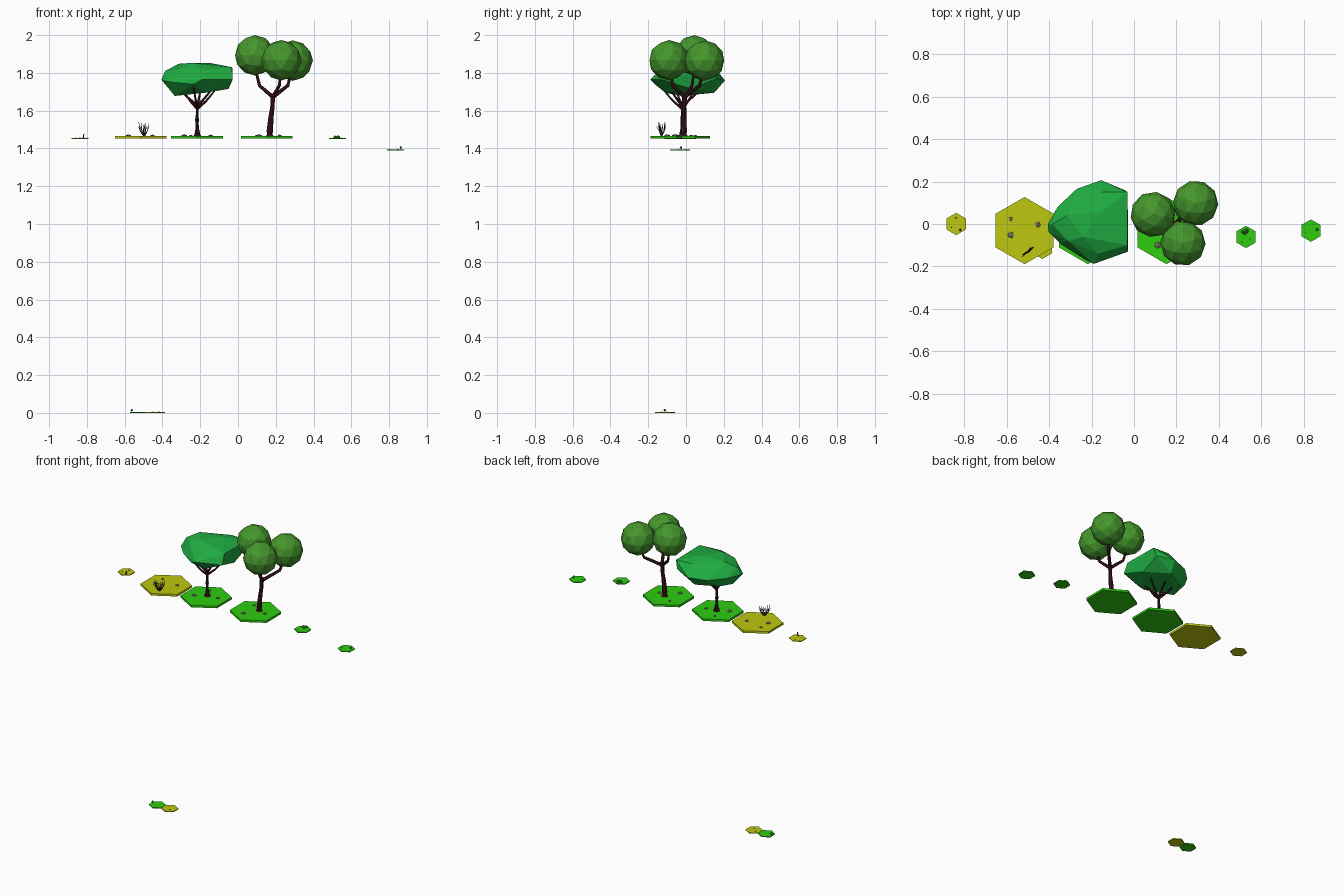
import bpy, bmesh, math, random
from mathutils import Vector, Matrix

if "Cube" in bpy.data.objects:
    bpy.data.objects.remove(bpy.data.objects["Cube"])

random.seed(4)


def mat(name, r, g, b):
    m = bpy.data.materials.new(name)
    m.diffuse_color = (r, g, b, 1)
    m.use_nodes = True
    m.node_tree.nodes["Principled BSDF"].inputs["Base Color"].default_value = m.diffuse_color
    return m


GRASS = mat("grass", 0.026, 0.61, 0.005)
SAND = mat("dry_grass", 0.51, 0.58, 0.005)
LEAF_A = mat("flat_leaf", 0.014, 0.42, 0.055)
LEAF_B = mat("round_leaf", 0.06, 0.31, 0.026)
BARK = mat("bark", 0.05, 0.008, 0.011)
TWIG = mat("twig", 0.015, 0.01, 0.008)
STONE = mat("stone", 0.16, 0.17, 0.12)


def finish(name, bm, material):
    bmesh.ops.recalc_face_normals(bm, faces=bm.faces[:])
    me = bpy.data.meshes.new(name)
    bm.to_mesh(me)
    bm.free()
    me.materials.append(material)
    ob = bpy.data.objects.new(name, me)
    bpy.context.collection.objects.link(ob)
    return ob


def tile(name, x, y, z, r, h, material):
    bm = bmesh.new()
    m = Matrix.Translation((x, y, z + h / 2)) @ Matrix.Rotation(math.pi / 6, 4, 'Z')
    bmesh.ops.create_cone(bm, cap_ends=True, segments=6, radius1=r, radius2=r, depth=h, matrix=m)
    # turn so a corner points along y
    if max(v.co.y for v in bm.verts) - y < r * 0.95:
        bmesh.ops.rotate(bm, verts=bm.verts[:], cent=(x, y, z), matrix=Matrix.Rotation(math.pi / 6, 3, 'Z'))
    finish(name, bm, material)


def tube(bm, pts, sides=6):
    """Tapered tube through (x, y, z, radius) points."""
    rings = []
    for i, p in enumerate(pts):
        a, b = pts[max(i - 1, 0)], pts[min(i + 1, len(pts) - 1)]
        q = (Vector(b[:3]) - Vector(a[:3])).to_track_quat('Z', 'Y')
        ring = []
        for k in range(sides):
            t = 2 * math.pi * k / sides
            ring.append(bm.verts.new(Vector(p[:3]) + q @ Vector((math.cos(t), math.sin(t), 0)) * p[3]))
        rings.append(ring)
    for r0, r1 in zip(rings, rings[1:]):
        for k in range(sides):
            bm.faces.new((r0[k], r0[(k + 1) % sides], r1[(k + 1) % sides], r1[k]))
    bm.faces.new(rings[0][::-1])
    bm.faces.new(rings[-1])


def blob(bm, c, r, sub=1, flat=1.0):
    m = Matrix.Translation(c) @ Matrix.Diagonal((1, 1, flat, 1)) @ Matrix.Rotation(random.uniform(0, 6), 4, 'Z')
    bmesh.ops.create_icosphere(bm, subdivisions=sub, radius=r, matrix=m)


def stones(name, z, spots):
    bm = bmesh.new()
    for x, y, r in spots:
        blob(bm, (x, y, z), r, 1, 0.55)
    finish(name, bm, STONE)


# large ground tiles
Z, TOP = 1.452, 1.466
tile("dry_tile", -0.515, -0.031, Z, 0.158, 0.014, SAND)
tile("grass_tile_left", -0.217, -0.031, Z, 0.158, 0.014, GRASS)
tile("grass_tile_right", 0.153, -0.031, Z, 0.158, 0.014, GRASS)
stones("dry_tile_stones", TOP, [(-0.58, 0.024, .011), (-0.58, -0.052, .017), (-0.453, -0.003, .014)])
stones("left_tile_stones", TOP, [(-0.285, -0.06, .017), (-0.145, -0.01, .014), (-0.25, 0.05, .011)])
stones("right_tile_stones", TOP, [(0.112, -0.10, .017), (0.22, -0.03, .013), (0.10, 0.03, .011)])

# small ground tiles
SR, SH = 0.0525, 0.005
for name, x, y, z, m in [("small_dry_tile", -0.837, 0, 1.45, SAND),
                         ("small_grass_tile_near", 0.527, -0.061, 1.45, GRASS),
                         ("small_grass_tile_far", 0.833, -0.031, 1.39, GRASS),
                         ("low_grass_tile", -0.525, -0.112, 0, GRASS),
                         ("low_dry_tile", -0.432, -0.112, 0, SAND)]:
    tile(name, x, y, z, SR, SH, m)
stones("small_dry_stones", 1.455, [(-0.838, 0.028, .005), (-0.86, -0.015, .004)])
stones("small_near_stones", 1.455, [(0.545, -0.072, .005), (0.51, -0.085, .004)])
stones("small_far_stones", 1.395, [(0.805, -0.04, .004), (0.845, 0.0, .004)])
stones("low_dry_stones", 0.005, [(-0.45, -0.10, .004), (-0.42, -0.13, .004)])

# small stumps, shrub and sprouts
bm = bmesh.new()
tube(bm, [(-0.818, -0.028, 1.454, .006), (-0.818, -0.028, 1.466, .004), (-0.815, -0.028, 1.477, .002)])
finish("small_stump", bm, BARK)
bm = bmesh.new()
for dx, dy, r in [(-.008, 0, .011), (.007, .005, .012), (0.002, -.007, .009)]:
    blob(bm, (0.522 + dx, -0.037 + dy, 1.459), r, 1, 0.9)
finish("small_shrub", bm, LEAF_B)
for name, x, y, z in [("far_sprout", 0.862, -0.026, 1.394), ("low_sprout", -0.562, -0.112, 0.004)]:
    bm = bmesh.new()
    tube(bm, [(x, y, z, .002), (x, y, z + .008, .002)])
    finish(name + "_stem", bm, BARK)
    bm = bmesh.new()
    blob(bm, (x, y, z + .011), .007, 1)
    finish(name + "_leaves", bm, LEAF_B)

# bare bush, fanned along a diagonal
bm = bmesh.new()
for i in range(6):
    s = (i - 2.5) / 2.5
    d = Vector((0.8, 0.6, 0)) * s + Vector((-0.6, 0.8, 0)) * random.uniform(-.35, .35)
    base = Vector((-0.497, -0.13, TOP - .003))
    mid = base + d * 0.022 + Vector((0, 0, .028))
    top = base + d * 0.032 + Vector((0, 0, random.uniform(.062, .08)))
    side = mid + d * 0.018 + Vector((random.uniform(-.008, .008), random.uniform(-.008, .008), .024))
    tube(bm, [(*base, .004), (*mid, .0028), (*top, .0012)], 4)
    tube(bm, [(*mid, .0022), (*side, .0012)], 4)
finish("bare_bush", bm, TWIG)

# left tree: trunk and spreading branches
bm = bmesh.new()
fx, fy = -0.215, -0.02
tube(bm, [(fx, fy, 1.462, .023), (fx, fy, 1.482, .014), (fx - .002, fy, 1.55, .0105), (fx, fy, 1.632, .010)], 8)
for i in range(6):
    a = math.radians(20 + 60 * i)
    c, s = math.cos(a), math.sin(a)
    z0 = 1.61 + .015 * (i % 2)
    tube(bm, [(fx, fy, z0, .008), (fx + .05 * c, fy + .05 * s, z0 + .042, .006),
              (fx + .11 * c, fy + .11 * s, 1.72, .0035)])
finish("left_trunk", bm, BARK)

# left tree: flat faceted canopy from a hull
canopy = [(-.405, 0, 1.765), (-.403, -.035, 1.76), (-.36, .08, 1.76), (-.27, .165, 1.755), (-.155, .206, 1.76),
          (-.045, .16, 1.77), (-.03, .15, 1.825), (-.028, -.13, 1.765), (-.032, -.10, 1.83), (-.19, -.188, 1.765),
          (-.235, -.165, 1.74), (-.345, -.095, 1.75), (-.385, 0, 1.81), (-.315, .04, 1.848), (-.24, -.06, 1.853),
          (-.15, .06, 1.853), (-.15, .15, 1.83), (-.31, -.08, 1.825), (-.17, -.14, 1.815), (-.335, -.02, 1.678),
          (-.30, .08, 1.69), (-.17, .15, 1.695), (-.17, -.11, 1.695), (-.05, .03, 1.715)]
bm = bmesh.new()
for p in canopy:
    bm.verts.new(p)
res = bmesh.ops.convex_hull(bm, input=bm.verts[:])
bmesh.ops.delete(bm, geom=[v for v in bm.verts if not v.link_faces], context='VERTS')
finish("left_canopy", bm, LEAF_A)

# right tree: trunk, three forks and three faceted leaf balls
balls = [(0.09, 0.045, 1.893), (0.29, 0.098, 1.865), (0.23, -0.09, 1.867)]
bm = bmesh.new()
tube(bm, [(.168, -.012, 1.462, .025), (.168, -.012, 1.488, .017), (.174, -.012, 1.56, .014),
          (.182, -.01, 1.62, .012), (.185, -.008, 1.69, .013)], 8)
for x, y, z in balls:
    mx, my = .185 + (x - .185) * .75, -.008 + (y + .008) * .75
    tube(bm, [(.185, -.008, 1.672, .011), (mx, my, 1.733, .009), (x, y, 1.83, .006)])
finish("right_trunk", bm, BARK)
for i, c in enumerate(balls):
    bm = bmesh.new()
    blob(bm, c, 0.107, 2)
    finish(f"right_leaf_ball_{i + 1}", bm, LEAF_B)
